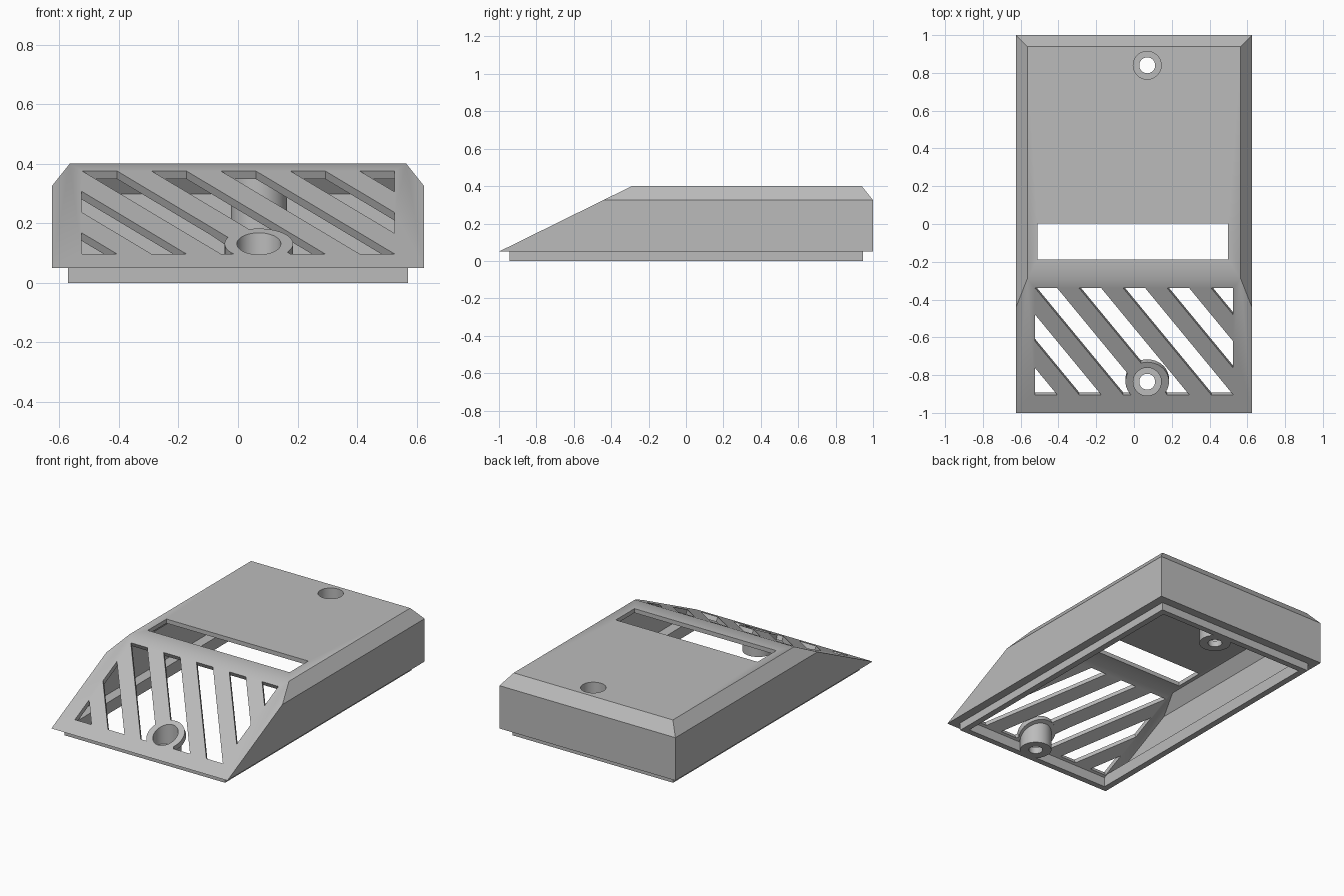
import bpy, bmesh, math
from mathutils import Vector, Matrix

old = bpy.data.objects.get("Cube")
if old:
    bpy.data.objects.remove(old, do_unlink=True)

# Sloped front: frame with X across, Y up the slope, Z out of the surface
SLOPE = math.atan2(0.35, 0.71)
SLOPE_FRAME = Matrix.Translation((0, -1, 0.05)) @ Matrix.Rotation(SLOPE, 4, 'X')
SLOPE_NORMAL = SLOPE_FRAME.to_3x3() @ Vector((0, 0, 1))
WALL = 0.03
SCREW_X, SCREW_YS = 0.07, (-0.835, 0.84)

grey = bpy.data.materials.new("plain_grey")
grey.use_nodes = True
grey.diffuse_color = (0.5, 0.5, 0.5, 1)
grey.node_tree.nodes["Principled BSDF"].inputs["Base Color"].default_value = grey.diffuse_color


def make(name, bm):
    bmesh.ops.recalc_face_normals(bm, faces=bm.faces)
    mesh = bpy.data.meshes.new(name)
    bm.to_mesh(mesh)
    bm.free()
    mesh.materials.append(grey)
    obj = bpy.data.objects.new(name, mesh)
    bpy.context.collection.objects.link(obj)
    return obj


def slice_off(bm, point, normal):
    """Cut away everything on the normal side and cap the cut."""
    geom = bm.verts[:] + bm.edges[:] + bm.faces[:]
    cut = bmesh.ops.bisect_plane(bm, geom=geom, plane_co=point, plane_no=normal, clear_outer=True)
    edges = [e for e in cut["geom_cut"] if isinstance(e, bmesh.types.BMEdge)]
    bmesh.ops.contextual_create(bm, geom=edges)


def block(name, x, y, z, chamfer=False, slope_depth=None):
    """Box from ranges, optionally chamfered on sides and back, sloped at the front."""
    bm = bmesh.new()
    bmesh.ops.create_cube(bm, size=1)
    for v in bm.verts:
        for i, (lo, hi) in enumerate((x, y, z)):
            v.co[i] = lo if v.co[i] < 0 else hi
    if chamfer:
        w, h = 0.06, 0.075
        slice_off(bm, (x[1], 0, z[1] - h), (h, 0, w))
        slice_off(bm, (x[0], 0, z[1] - h), (-h, 0, w))
        slice_off(bm, (0, y[1], z[1] - h), (0, h, w))
    if slope_depth is not None:
        slice_off(bm, SLOPE_FRAME @ Vector((0, 0, -slope_depth)), SLOPE_NORMAL)
    return make(name, bm)


def cylinder(name, radius, z0, z1, matrix):
    bm = bmesh.new()
    bmesh.ops.create_cone(bm, cap_ends=True, segments=48, radius1=radius, radius2=radius,
                          depth=z1 - z0, matrix=matrix @ Matrix.Translation((0, 0, (z0 + z1) / 2)))
    return make(name, bm)


def combine(target, tool, operation, keep=False):
    mod = target.modifiers.new(tool.name, 'BOOLEAN')
    mod.operation, mod.object, mod.solver = operation, tool, 'EXACT'
    bpy.context.view_layer.objects.active = target
    bpy.ops.object.modifier_apply(modifier=mod.name)
    if not keep:
        bpy.data.objects.remove(tool, do_unlink=True)


def slot(name, left, width=0.117):
    """Slanted slot cutter, clipped to the grille area, square to the slope."""
    half, low, high, lean = 0.525, 0.095, 0.66, 0.466
    s = 1 / math.cos(SLOPE)
    bm = bmesh.new()
    corners = ((left, high), (left + width, high), (left + width + lean, low), (left + lean, low))
    bm.faces.new([bm.verts.new((x, y * s, -0.045)) for x, y in corners])
    for side in (-1, 1):
        bmesh.ops.bisect_plane(bm, geom=bm.verts[:] + bm.edges[:] + bm.faces[:],
                               plane_co=(side * half, 0, 0), plane_no=(side, 0, 0), clear_outer=True)
    top = bmesh.ops.extrude_face_region(bm, geom=bm.faces[:])["geom"]
    bmesh.ops.translate(bm, verts=[g for g in top if isinstance(g, bmesh.types.BMVert)], vec=(0, 0, 0.09))
    bm.transform(SLOPE_FRAME)
    return make(name, bm)


# Outer cover with the locating lip underneath
body = block("enclosure_cover", (-0.625, 0.625), (-1, 1), (0.05, 0.4), True, 0)
combine(body, block("lip", (-0.57, 0.57), (-0.945, 0.945), (0, 0.06)), 'UNION')

# Hollow inside, narrower through the lip
cavity = block("cavity", (-0.595, 0.595), (-0.97, 0.97), (0.075, 0.373), True, WALL)
combine(cavity, block("opening", (-0.53, 0.53), (-0.907, 0.907), (-0.1, 0.15), False, WALL), 'UNION')

# Screw posts and the front collar are left standing inside the cuts
posts = [cylinder("post", 0.094, 0, 1, Matrix.Translation((SCREW_X, y, 0))) for y in SCREW_YS]
collar = cylinder("collar", 0.115, -WALL - 0.005, 0.1, SLOPE_FRAME @ Matrix.Translation(
    (SCREW_X, (SCREW_YS[0] + 1) / math.cos(SLOPE), 0)))
for solid in posts + [collar]:
    combine(cavity, solid, 'DIFFERENCE', keep=True)
combine(body, cavity, 'DIFFERENCE')

# Vent slots
for k in range(-2, 5):
    cutter = slot("slot", -0.523 + 0.233 * k)
    for solid in (posts[0], collar):
        combine(cutter, solid, 'DIFFERENCE', keep=True)
    combine(body, cutter, 'DIFFERENCE')
for solid in posts + [collar]:
    bpy.data.objects.remove(solid, do_unlink=True)

# Display window
combine(body, block("window", (-0.51, 0.497), (-0.187, 0.003), (0.3, 0.5)), 'DIFFERENCE')

# Counterbored screw holes
for y in SCREW_YS:
    place = Matrix.Translation((SCREW_X, y, 0))
    combine(body, cylinder("counterbore", 0.074, 0.04, 0.6, place), 'DIFFERENCE')
    combine(body, cylinder("screw_hole", 0.042, -0.1, 0.1, place), 'DIFFERENCE')

# Shading: soft over shallow angles, sharp elsewhere
bpy.ops.object.select_all(action='DESELECT')
body.select_set(True)
bpy.context.view_layer.objects.active = body
bpy.ops.object.shade_smooth_by_angle(angle=math.radians(30))
